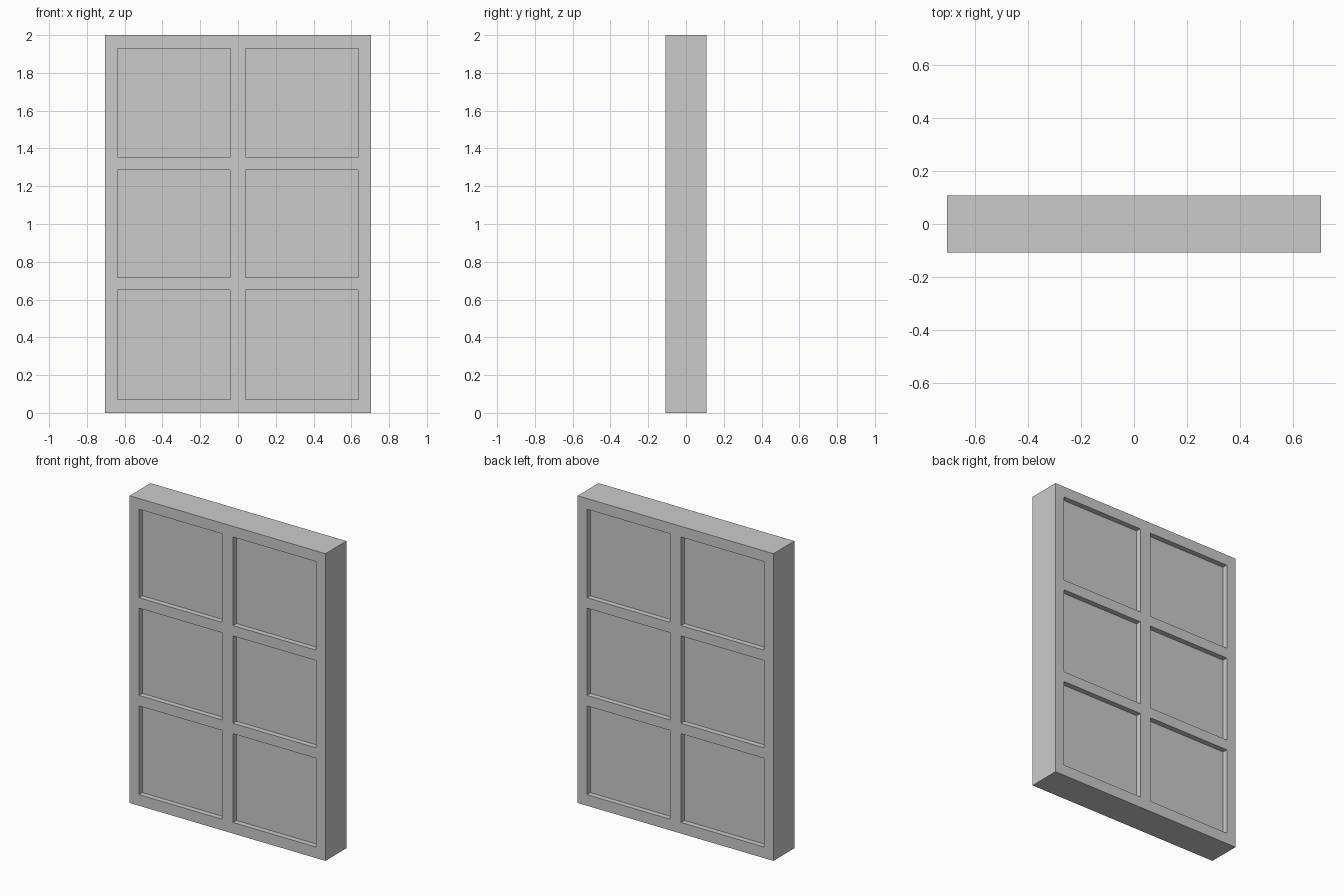
import bpy, bmesh
from mathutils import Matrix, Vector

if "Cube" in bpy.data.objects:
    bpy.data.objects.remove(bpy.data.objects["Cube"])

W, D, H = 1.41, 0.215, 2.0          # overall size
X_CUTS = [-0.638, -0.04, 0.04, 0.638]
Z_CUTS = [0.072, 0.65, 0.718, 1.286, 1.354, 1.93]
RECESS = 0.035


def within(v, cuts):
    return any(a < v < b for a, b in zip(cuts[::2], cuts[1::2]))


# Solid slab, sliced along the frame rails and glazing bars
bm = bmesh.new()
bmesh.ops.create_cube(bm, size=1, matrix=Matrix.Translation((0, 0, H / 2)) @ Matrix.Diagonal((W, D, H, 1)))
for axis, cuts in (((1, 0, 0), X_CUTS), ((0, 0, 1), Z_CUTS)):
    for c in cuts:
        bmesh.ops.bisect_plane(bm, geom=bm.verts[:] + bm.edges[:] + bm.faces[:],
                               plane_co=Vector(axis) * c, plane_no=axis)

# Panes pushed in on both front and back
bm.normal_update()
panes = []
for f in bm.faces:
    c = f.calc_center_median()
    if abs(f.normal.y) > 0.9 and within(c.x, X_CUTS) and within(c.z, Z_CUTS):
        panes.append(f)
for f in bmesh.ops.extrude_discrete_faces(bm, faces=panes)["faces"]:
    side = 1 if f.calc_center_median().y > 0 else -1
    bmesh.ops.translate(bm, verts=f.verts[:], vec=(0, -side * RECESS, 0))
bmesh.ops.recalc_face_normals(bm, faces=bm.faces[:])

mesh = bpy.data.meshes.new("window")
bm.to_mesh(mesh)
bm.free()
bpy.context.collection.objects.link(bpy.data.objects.new("window", mesh))
